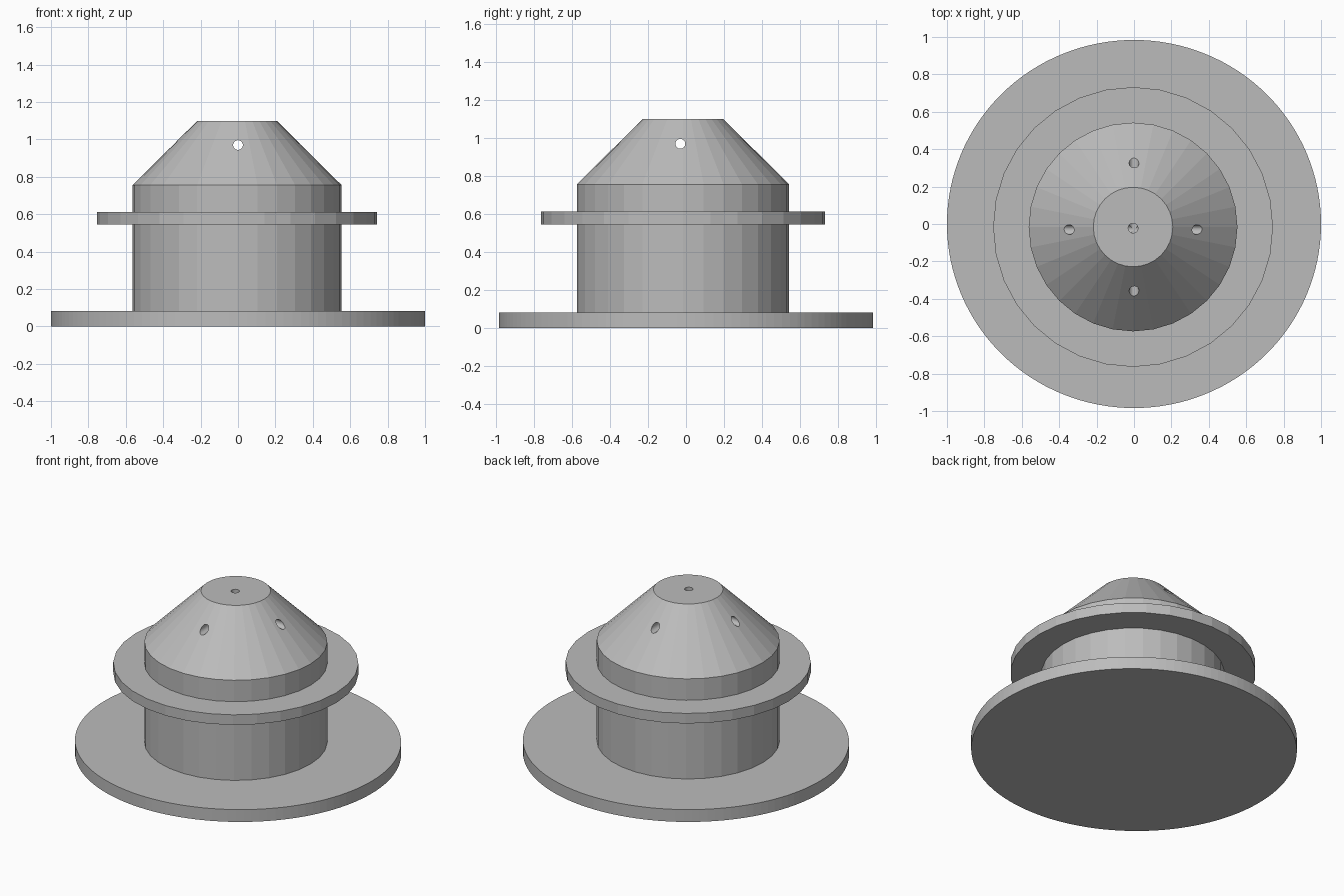
import bpy
import bmesh
import math

if "Cube" in bpy.data.objects:
    bpy.data.objects.remove(bpy.data.objects["Cube"])

grey = bpy.data.materials.new("plain_grey")
grey.diffuse_color = (0.5, 0.5, 0.5, 1)
grey.use_nodes = True
grey.node_tree.nodes["Principled BSDF"].inputs["Base Color"].default_value = grey.diffuse_color

CX, CY = -0.005, -0.016  # axis of the turned parts


def lathe(name, profile, sides, loc):
    """Closed solid turned from (radius, z) points, capped at both ends."""
    bm = bmesh.new()
    rings = [[bm.verts.new((r * math.cos(2 * math.pi * i / sides),
                            r * math.sin(2 * math.pi * i / sides), z))
              for i in range(sides)] for r, z in profile]
    for a, b in zip(rings, rings[1:]):
        for i in range(sides):
            j = (i + 1) % sides
            bm.faces.new((a[i], a[j], b[j], b[i]))
    bm.faces.new(rings[0][::-1])
    bm.faces.new(rings[-1])
    mesh = bpy.data.meshes.new(name)
    bm.to_mesh(mesh)
    bm.free()
    mesh.materials.append(grey)
    obj = bpy.data.objects.new(name, mesh)
    obj.location = loc
    bpy.context.collection.objects.link(obj)
    return obj


def drill(target, loc, rot, length, radius=0.026):
    """Cut a round hole and remove the drill."""
    bpy.ops.mesh.primitive_cylinder_add(vertices=32, radius=radius, depth=length,
                                        location=loc, rotation=rot)
    cutter = bpy.context.object
    cutter.hide_render = True
    mod = target.modifiers.new("hole", 'BOOLEAN')
    mod.operation = 'DIFFERENCE'
    mod.solver = 'EXACT'
    mod.object = cutter
    bpy.context.view_layer.objects.active = target
    bpy.ops.object.modifier_apply(modifier=mod.name)
    bpy.data.objects.remove(cutter)


# Wide base disc, slightly oval
base = lathe("base_disc", [(1, 0), (1, 0.083)], 128, (0, 0, 0))
base.scale = (1, 0.984, 1)

# Drum with flange and conical top
body = lathe("drum_with_flange_and_cone",
             [(0.558, 0.083), (0.558, 0.545), (0.748, 0.545), (0.748, 0.613),
              (0.558, 0.613), (0.558, 0.757), (0.2125, 1.1)], 32, (CX, CY, 0))

# Two crossing tunnels through the cone and a small hole in the top
drill(body, (0, -0.03, 0.97), (0, math.pi / 2, 0), 1.4)
drill(body, (0, 0, 0.97), (math.pi / 2, 0, 0), 1.4)
drill(body, (CX, -0.022, 1.07), (0, 0, 0), 0.2)
